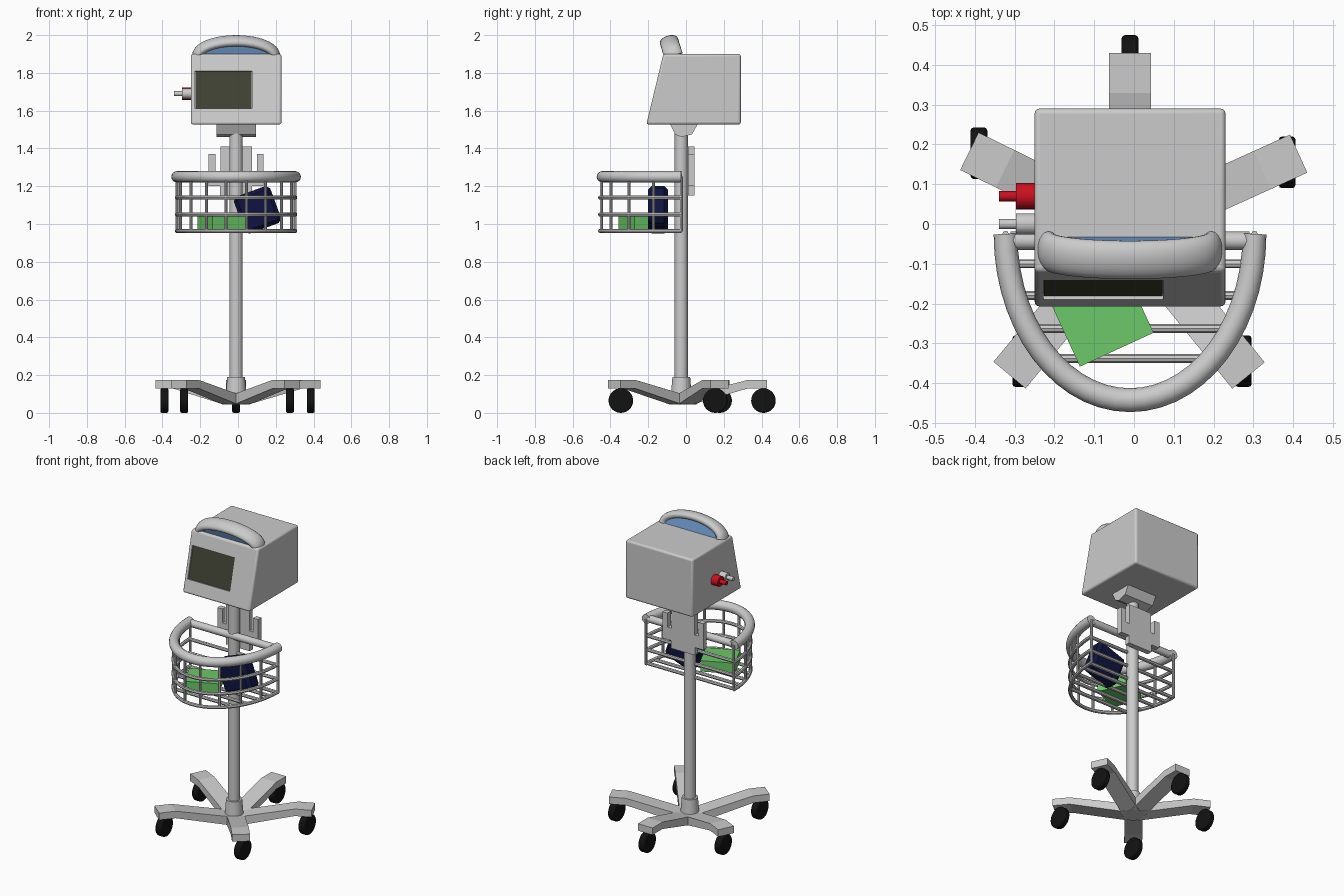
import bpy, bmesh, math
from mathutils import Vector as V

if "Cube" in bpy.data.objects:
    bpy.data.objects.remove(bpy.data.objects["Cube"])

X, Y, Z = V((1, 0, 0)), V((0, 1, 0)), V((0, 0, 1))
CX = -0.01


def mat(name, c):
    m = bpy.data.materials.new(name)
    m.diffuse_color = (*c, 1)
    m.use_nodes = True
    m.node_tree.nodes["Principled BSDF"].inputs["Base Color"].default_value = m.diffuse_color
    return m


BLACK = mat("black", (.006, .006, .006))
NAVY = mat("navy", (.005, .007, .05))
GREEN = mat("green", (.15, .58, .14))
RED = mat("red", (.6, .005, .015))
BLUE = mat("blue", (.17, .33, .63))
OLIVE = mat("screen_olive", (.05, .053, .033))


def finish(name, bm, material=None, bevel=0, segments=2, smooth=True):
    bmesh.ops.recalc_face_normals(bm, faces=bm.faces)
    me = bpy.data.meshes.new(name)
    bm.to_mesh(me)
    bm.free()
    ob = bpy.data.objects.new(name, me)
    bpy.context.collection.objects.link(ob)
    if material:
        me.materials.append(material)
    if bevel:
        b = ob.modifiers.new("bevel", 'BEVEL')
        b.width, b.segments, b.limit_method = bevel, segments, 'ANGLE'
    if smooth:
        bpy.ops.object.select_all(action='DESELECT')
        ob.select_set(True)
        bpy.context.view_layer.objects.active = ob
        bpy.ops.object.shade_smooth_by_angle(angle=math.radians(35))
    return ob


def prism(name, profile, o, u, v, w, width, **kw):
    """Profile in the u,v plane, extruded by width along w, centred on o."""
    bm = bmesh.new()
    a, b = [[bm.verts.new(V(o) + u * p + v * q + w * s * width / 2) for p, q in profile]
            for s in (-1, 1)]
    bm.faces.new(a)
    bm.faces.new(b[::-1])
    n = len(profile)
    for i in range(n):
        j = (i + 1) % n
        bm.faces.new((a[i], a[j], b[j], b[i]))
    return finish(name, bm, **kw)


def box(name, c, size, u=X, v=Z, w=Y, **kw):
    a, b = size[0] / 2, size[1] / 2
    return prism(name, [(-a, -b), (a, -b), (a, b), (-a, b)], c, u, v, w, size[2], **kw)


def sweep(name, pts, r, b=Z, rb=None, sides=12, **kw):
    """Tube along a path lying in the plane with normal b; elliptical if rb is set."""
    bm, rings, rb = bmesh.new(), [], rb or r
    pts = [V(p) for p in pts]
    for i, p in enumerate(pts):
        t = (pts[min(i + 1, len(pts) - 1)] - pts[max(i - 1, 0)]).normalized()
        n = t.cross(b).normalized()
        rings.append([bm.verts.new(p + n * r * math.cos(k * math.tau / sides)
                                   + b * rb * math.sin(k * math.tau / sides)) for k in range(sides)])
    for a, c in zip(rings, rings[1:]):
        for k in range(sides):
            m = (k + 1) % sides
            bm.faces.new((a[k], a[m], c[m], c[k]))
    bm.faces.new(rings[0])
    bm.faces.new(rings[-1])
    return finish(name, bm, **kw)


def cone(name, p0, p1, r0, r1, sides=32, **kw):
    bm = bmesh.new()
    p0, p1 = V(p0), V(p1)
    d = p1 - p0
    bmesh.ops.create_cone(bm, cap_ends=True, segments=sides, radius1=r0, radius2=r1, depth=d.length)
    M = d.to_track_quat('Z', 'Y').to_matrix().to_4x4()
    M.translation = (p0 + p1) / 2
    bm.transform(M)
    return finish(name, bm, **kw)


# Base: five cranked legs with casters
hub = V((CX, -0.015, 0))
leg_ends = [(-.01, .43), (.414, .177), (.288, -.381), (-.313, -.38), (-.414, .183)]
wheels = [(-.01, .41), (.385, .155), (.275, -.345), (-.285, -.345), (-.39, .178)]
for i, (e, c) in enumerate(zip(leg_ends, wheels)):
    d = V((*e, 0)) - hub
    L = d.length
    u = d.normalized()
    prism(f"leg_{i}", [(0, .045), (.05, .045), (L - .1, .13), (L, .13), (L, .175),
                       (L - .1, .175), (.05, .1), (0, .1)],
          hub, u, Z, u.cross(Z), .105, smooth=False)
    cone(f"caster_{i}", (c[0] - .021, c[1], .065), (c[0] + .021, c[1], .065), .065, .065,
         material=BLACK, bevel=.008)
cone("hub", (CX, -.02, .045), (CX, -.02, .1), .06, .06)
cone("pole_collar", (CX, -.025, .09), (CX, -.025, .19), .055, .047)
cone("pole", (CX, -.025, .1), (CX, -.025, 1.48), .035, .035)

# Rear bracket plate with side prongs
half = [(0, 1.41), (.083, 1.41), (.083, 1.28), (.11, 1.28), (.11, 1.37), (.145, 1.37),
        (.145, 1.2), (.085, 1.2), (.085, 1.15), (0, 1.15)]
prism("bracket_plate", half[:] + [(-x, z) for x, z in half[-2:0:-1]],
      (CX, .028, 0), X, Z, Y, .034, smooth=False)

# Monitor mount
prism("monitor_mount", [(-.085, 1.54), (-.085, 1.53), (-.058, 1.475), (-.026, 1.46), (.032, 1.475),
                        (.063, 1.53), (.063, 1.54)], (CX, 0, 0), Y, Z, X, .21, smooth=False)

# Monitor housing with recessed screen
tilt = math.atan2(.09, .37)
up = V((0, math.sin(tilt), math.cos(tilt)))
out = V((0, -math.cos(tilt), math.sin(tilt)))
body = prism("monitor_housing", [(-.21, 1.527), (.29, 1.527), (.29, 1.9), (-.12, 1.9)],
             (CX, 0, 0), Y, Z, X, .48, bevel=.012, segments=3)
centre = V((-.077, -.166, 1.711))
cutter = box("screen_cutter", centre, (.3, .205, .03), X, up, out, smooth=False)
cutter.hide_render = True
cutter.hide_set(True)
cut = body.modifiers.new("screen_recess", 'BOOLEAN')
cut.object = cutter
box("screen", centre - out * .014, (.298, .203, .01), X, up, out, material=OLIVE, smooth=False)

# Carrying handle leaning forward, with blue infill
lean = math.radians(17)
hu = V((0, -math.sin(lean), math.cos(lean)))
hn = V((0, math.cos(lean), math.sin(lean)))
base = V((CX, -.066, 1.89))
arc = [math.pi * k / 28 for k in range(29)]
sweep("handle", [base + X * .205 * math.cos(t) + hu * .083 * math.sin(t) for t in arc],
      .028, hn, .05, sides=20)
prism("handle_infill", [(.18 * math.cos(t), .065 * math.sin(t)) for t in arc],
      base, X, hu, hn, .07, material=BLUE)

# Side connectors
for name, y, r, m in (("red", .07, .033, RED), ("grey", 0, .027, None)):
    cone(f"{name}_connector", (-.24, y, 1.69), (-.297, y, 1.69), r, r, 16, material=m)
    cone(f"{name}_plug", (-.29, y, 1.69), (-.34, y, 1.69), .013, .013, 16, material=m)

# Basket: thick rim, wire rings, uprights, back and floor bars
A, B, Y0 = .313, .43, -.025


def rim_point(t, z, a=A, b=B):
    return (CX + a * math.cos(t), Y0 - b * math.sin(t), z)


sweep("basket_rim", [rim_point(t, 1.25, .313, .418) for t in arc], .03, sides=16)
sweep("basket_back_rail", [(CX - .3, -.042, 1.25), (CX + .3, -.042, 1.25)], .023)
for i, z in enumerate((.963, 1.05, 1.14)):
    sweep(f"basket_ring_{i}", [rim_point(t, z) for t in arc], .011, sides=8)
    sweep(f"basket_back_bar_{i}", [(CX - A, -.035, z), (CX + A, -.035, z)], .011, sides=8)
for i in range(10):
    t = math.pi * i / 9
    sweep(f"basket_upright_{i}", [rim_point(t, .96), rim_point(t, 1.25)], .008, Y, sides=8)
for i, y in enumerate((-.1, -.18, -.263, -.338)):
    w = A * math.sqrt(1 - ((y - Y0) / B) ** 2)
    sweep(f"basket_floor_bar_{i}", [(CX - w, y, .963), (CX + w, y, .963)], .011, sides=8)

# Basket contents
g = math.radians(24.7)
gu = V((math.cos(g), math.sin(g), 0))
box("green_box", (-.082, -.232, 1.006), (.204, .07, .185), gu, Z, gu.cross(Z),
    material=GREEN, smooth=False)
n = math.radians(20)
nu, nv = V((math.cos(n), 0, math.sin(n))), V((-math.sin(n), 0, math.cos(n)))
box("navy_case", (.103, -.148, 1.075), (.205, .208, .105), nu, nv, Y,
    material=NAVY, bevel=.02, segments=1, smooth=False)
